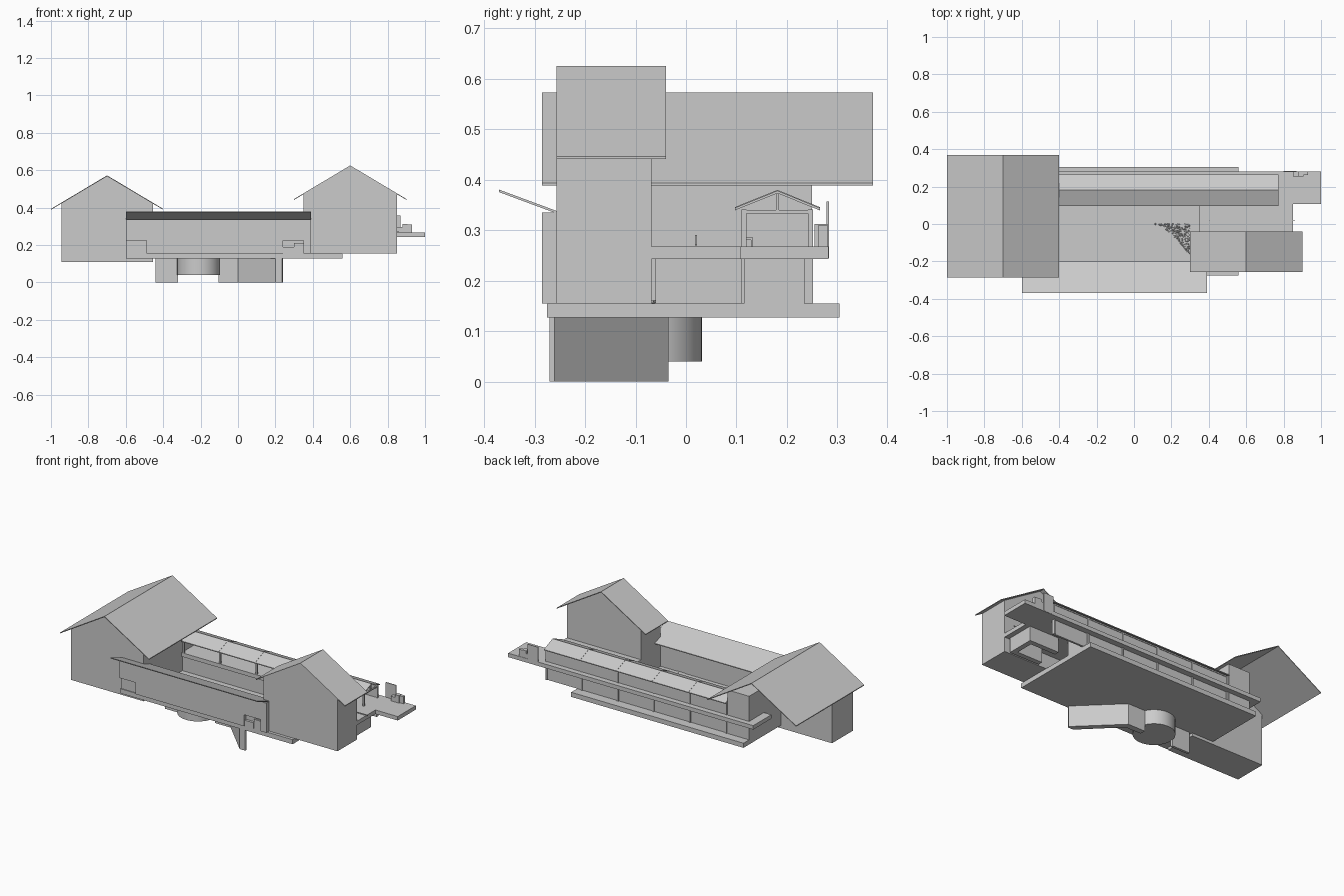
import bpy, bmesh, random
from mathutils import Matrix, Vector

random.seed(4)
if "Cube" in bpy.data.objects:
    bpy.data.objects.remove(bpy.data.objects["Cube"])

grey = bpy.data.materials.new("plain_grey")
grey.use_nodes = True
grey.diffuse_color = (0.6, 0.6, 0.6, 1)
grey.node_tree.nodes["Principled BSDF"].inputs["Base Color"].default_value = (0.6, 0.6, 0.6, 1)


def finish(name, bm):
    bmesh.ops.recalc_face_normals(bm, faces=bm.faces)
    mesh = bpy.data.meshes.new(name)
    bm.to_mesh(mesh)
    bm.free()
    mesh.materials.append(grey)
    obj = bpy.data.objects.new(name, mesh)
    bpy.context.scene.collection.objects.link(obj)
    return obj


def add_box(bm, x, y, z):
    size = Vector((x[1] - x[0], y[1] - y[0], z[1] - z[0]))
    mid = Vector((sum(x), sum(y), sum(z))) / 2
    bmesh.ops.create_cube(bm, size=1, matrix=Matrix.Translation(mid) @ Matrix.Diagonal((*size, 1)))


def boxes(name, *parts):
    bm = bmesh.new()
    for part in parts:
        add_box(bm, *part)
    return finish(name, bm)


def prism(name, outline, axis, start, end):
    """Extrude a 2D outline along the x, y or z axis."""
    place = {"x": lambda a, b: (start, a, b),
             "y": lambda a, b: (a, start, b),
             "z": lambda a, b: (a, b, start)}[axis]
    bm = bmesh.new()
    face = bm.faces.new([bm.verts.new(place(a, b)) for a, b in outline])
    shift = Vector([end - start if c == axis else 0 for c in "xyz"])
    new = bmesh.ops.extrude_face_region(bm, geom=[face])["geom"]
    bmesh.ops.translate(bm, vec=shift, verts=[v for v in new if isinstance(v, bmesh.types.BMVert)])
    return finish(name, bm)


def gable_roof(name, mid, half, eave, ridge, axis, start, end, t=0.005):
    outline = [(mid - half, eave), (mid, ridge), (mid + half, eave),
               (mid + half, eave - t), (mid, ridge - t), (mid - half, eave - t)]
    return prism(name, outline, axis, start, end)


def house(name, mid, wall, eave_half, base, eave, ridge, body_y, roof_y):
    top = ridge - (ridge - eave) * wall / eave_half - 0.004
    outline = [(mid - wall, base), (mid + wall, base), (mid + wall, top),
               (mid, ridge - 0.004), (mid - wall, top)]
    prism(name + "_walls", outline, "y", *body_y)
    gable_roof(name + "_roof", mid, eave_half, eave, ridge, "y", *roof_y)


# Two gabled houses
house("large_house", -0.70, 0.245, 0.30, 0.11, 0.393, 0.572, (-0.257, -0.055), (-0.285, 0.37))
house("small_house", 0.60, 0.25, 0.30, 0.155, 0.446, 0.625, (-0.257, -0.068), (-0.257, -0.04))
boxes("large_house_wing", ((-0.6, -0.455), (-0.06, 0.25), (0.155, 0.42)))

# Courtyard platform
boxes("platform", ((-0.6, 0.56), (-0.275, 0.304), (0.127, 0.155)))

# Round pool basin and stream channels
bm = bmesh.new()
bmesh.ops.create_cone(bm, cap_ends=True, segments=40, radius1=0.115, radius2=0.115, depth=0.117,
                      matrix=Matrix.Translation((-0.21, -0.083, 0.0985)))
pool = finish("pool_basin", bm)
for poly in pool.data.polygons:
    poly.use_smooth = len(poly.vertices) == 4
stream = [(-0.105, -0.035), (0.01, -0.035), (0.24, -0.26), (0.235, -0.27),
          (0.20, -0.27), (0.0, -0.07), (-0.105, -0.07)]
prism("stream_channel", stream, "z", 0, 0.157)
boxes("inlet_channel", ((-0.44, -0.32), (-0.075, -0.06), (0, 0.157)))

# Gravel beside the stream
bm = bmesh.new()
for i in range(320):
    a, b = sorted((random.random(), random.random()))
    x, y = 0.11 + 0.19 * b, -0.17 * a * (b ** 0.5)
    r = random.uniform(0.002, 0.006)
    turn = Matrix.Rotation(random.uniform(0, 3), 4, (0.4, 0.3, 0.8))
    bmesh.ops.create_cube(bm, size=r, matrix=Matrix.Translation((x, y, 0.157)) @ turn)
finish("gravel", bm)

# Front garden wall with a low doorway recess at one end and a stepped one at the other
front = (-0.285, -0.257)
boxes("front_wall",
      ((-0.6, 0.39), front, (0.225, 0.335)),
      ((-0.49, 0.24), front, (0.155, 0.225)),
      ((0.35, 0.39), front, (0.155, 0.225)),
      ((-0.6, -0.49), (-0.27, -0.257), (0.155, 0.225)),
      ((0.24, 0.35), (-0.265, -0.257), (0.155, 0.225)))
boxes("wall_steps",
      ((0.24, 0.30), (-0.28, -0.265), (0.155, 0.19)),
      ((0.30, 0.35), (-0.275, -0.265), (0.155, 0.21)))
lean = [(-0.37, 0.380), (-0.20, 0.317), (-0.20, 0.312), (-0.37, 0.375)]
prism("front_wall_roof", lean, "x", -0.6, 0.39)

# Raised walkway deck, terrace and what carries them
boxes("walkway_deck", ((-0.65, 1.0), (0.108, 0.282), (0.243, 0.267)))
boxes("terrace_floor", ((0.35, 0.85), (-0.068, 0.108), (0.243, 0.267)))
boxes("terrace_supports",
      ((0.62, 0.82), (-0.06, -0.03), (0.155, 0.243)),
      ((0.79, 0.82), (-0.03, 0.10), (0.155, 0.243)),
      ((0.62, 0.82), (0.08, 0.11), (0.155, 0.243)))
boxes("lower_wall",
      ((-0.55, 0.56), (0.115, 0.246), (0.155, 0.243)),
      ((0.56, 0.77), (0.234, 0.246), (0.155, 0.243)))

# Covered walkway: posts, beams, back panels, roof with seams
post_rows = [-0.445, -0.2, 0.045, 0.285, 0.53, 0.765]
posts = []
for x in post_rows:
    posts += [((x - 0.005, x + 0.005), (y - 0.005, y + 0.005), (0.267, 0.338)) for y in (0.115, 0.247)]
    posts.append(((x - 0.004, x + 0.004), (0.178, 0.184), (0.338, 0.374)))
    posts.append(((x - 0.004, x + 0.004), (0.11, 0.252), (0.333, 0.34)))
    posts.append(((x - 0.005, x + 0.005), (0.246, 0.252), (0.155, 0.243)))
boxes("walkway_posts", *posts)
boxes("walkway_beams", *[((-0.45, 0.77), (y - 0.005, y + 0.005), (0.333, 0.341)) for y in (0.115, 0.247)])
boxes("walkway_back_panels", ((-0.45, 0.765), (0.245, 0.249), (0.267, 0.335)))
gable_roof("walkway_roof", 0.181, 0.084, 0.344, 0.378, "x", -0.45, 0.772)
for x in post_rows[1:-1]:
    gable_roof("walkway_roof_seam", 0.181, 0.084, 0.3455, 0.3795, "x", x - 0.003, x + 0.003, 0.003)

# Low sliding rails on the terrace
boxes("terrace_rails", *[((x, x + 0.10), (0.018, 0.022), (0.267, 0.272)) for x in (0.40, 0.52, 0.64, 0.76)],
      ((0.40, 0.404), (0.018, 0.022), (0.267, 0.29)))

# Screen, seats and bench on the open deck
boxes("deck_screen", ((0.80, 0.87), (0.278, 0.283), (0.245, 0.357)))
boxes("deck_seats",
      ((0.85, 0.89), (0.255, 0.28), (0.267, 0.295)),
      ((0.88, 0.905), (0.255, 0.28), (0.267, 0.312)),
      ((0.905, 0.93), (0.262, 0.28), (0.267, 0.31)))
boxes("walkway_stool",
      ((0.29, 0.32), (0.115, 0.133), (0.28, 0.285)),
      ((0.29, 0.32), (0.115, 0.118), (0.267, 0.31)),
      ((0.29, 0.32), (0.129, 0.132), (0.267, 0.28)))
